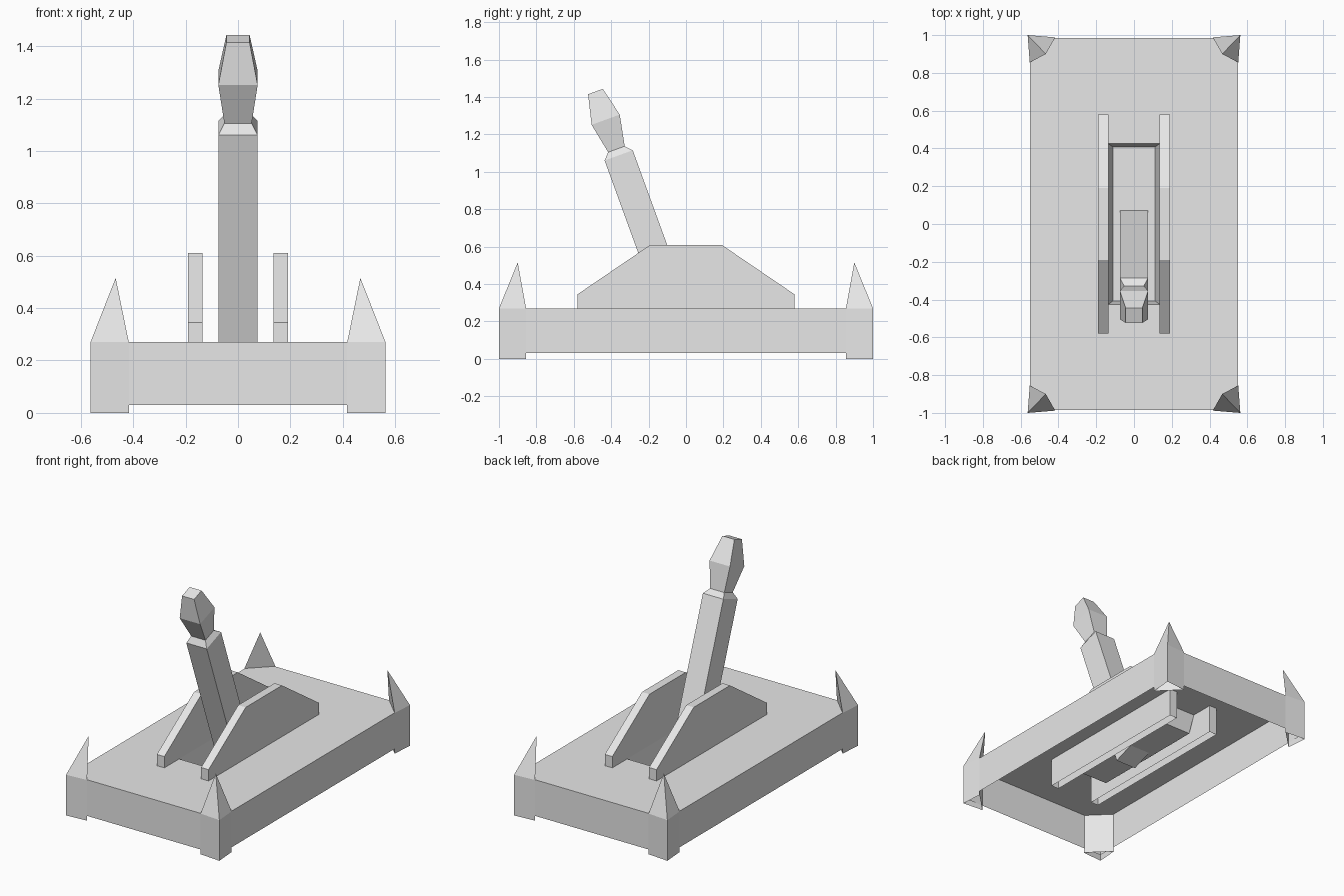
import bpy, bmesh
from math import radians, sin, cos
from mathutils import Vector

if "Cube" in bpy.data.objects:
    bpy.data.objects.remove(bpy.data.objects["Cube"])

grey = bpy.data.materials.new("stone_grey")
grey.diffuse_color = (0.8, 0.8, 0.8, 1)
grey.use_nodes = True
grey.node_tree.nodes["Principled BSDF"].inputs["Base Color"].default_value = grey.diffuse_color


def loft(name, rings, cap_start=False, cap_end=False):
    """Join rings of equal point count with quads; optionally cap the ends."""
    bm = bmesh.new()
    loops = [[bm.verts.new(p) for p in ring] for ring in rings]
    for a, b in zip(loops, loops[1:]):
        n = len(a)
        for i in range(n):
            j = (i + 1) % n
            bm.faces.new((a[i], a[j], b[j], b[i]))
    if cap_start:
        bm.faces.new(loops[0][::-1])
    if cap_end:
        bm.faces.new(loops[-1])
    return finish(name, bm)


def finish(name, bm):
    mesh = bpy.data.meshes.new(name)
    bm.to_mesh(mesh)
    bm.free()
    mesh.materials.append(grey)
    obj = bpy.data.objects.new(name, mesh)
    bpy.context.collection.objects.link(obj)
    return obj


def rect(hx, hy, z):
    return [(-hx, -hy, z), (hx, -hy, z), (hx, hy, z), (-hx, hy, z)]


# Base: open-bottomed shell with a sunken tapered slot in the top
loft("base", [rect(0.55, 0.985, 0.03), rect(0.55, 0.985, 0.27),
              rect(0.135, 0.425, 0.27), rect(0.112, 0.408, 0.135)], cap_end=True)

# Side plates: bevelled profile, hanging through the top, open underneath
profile = [(-0.58, 0.08), (-0.58, 0.345), (-0.19, 0.61),
           (0.19, 0.61), (0.58, 0.345), (0.58, 0.08)]
for side, x0 in (("left", -0.19), ("right", 0.135)):
    bm = bmesh.new()
    a = [bm.verts.new((x0, y, z)) for y, z in profile]
    b = [bm.verts.new((x0 + 0.055, y, z)) for y, z in profile]
    bm.faces.new(a[::-1])
    bm.faces.new(b)
    for i in range(len(profile) - 1):
        bm.faces.new((a[i], a[i + 1], b[i + 1], b[i]))
    bmesh.ops.recalc_face_normals(bm, faces=bm.faces)
    finish(side + "_side_plate", bm)

# Corner posts: triangular, open underneath, each with a leaning spike
for sx, nx in ((-1, "left"), (1, "right")):
    for sy, ny in ((-1, "front"), (1, "back")):
        tri = [(0.563, 1.0), (0.417, 0.988), (0.552, 0.855)]
        if sx * sy < 0:
            tri.reverse()
        ring = lambda z: [(sx * x, sy * y, z) for x, y in tri]
        tip = [(sx * 0.467, sy * 0.9, 0.515)] * 3
        post = loft(f"{ny}_{nx}_corner_spike", [ring(0), ring(0.27), tip])
        bm = bmesh.new()
        bm.from_mesh(post.data)
        bmesh.ops.remove_doubles(bm, verts=bm.verts, dist=1e-4)
        bm.to_mesh(post.data)
        bm.free()

# Lever: square shaft, pinched neck and faceted grip, tilted to the front
tilt = radians(20)
axis = Vector((0, -sin(tilt), cos(tilt)))
across = Vector((0, cos(tilt), sin(tilt)))
foot = Vector((0, -0.005, 0.1125))


def lever_ring(dist, hx, hy):
    c = foot + axis * dist
    return [c + Vector((u * hx, 0, 0)) + across * (v * hy)
            for u, v in ((-1, -1), (1, -1), (1, 1), (-1, 1))]


loft("lever", [lever_ring(0, 0.075, 0.08), lever_ring(1.038, 0.075, 0.08),
               lever_ring(1.073, 0.052, 0.047), lever_ring(1.241, 0.075, 0.08),
               lever_ring(1.401, 0.044, 0.042)], cap_start=True, cap_end=True)
